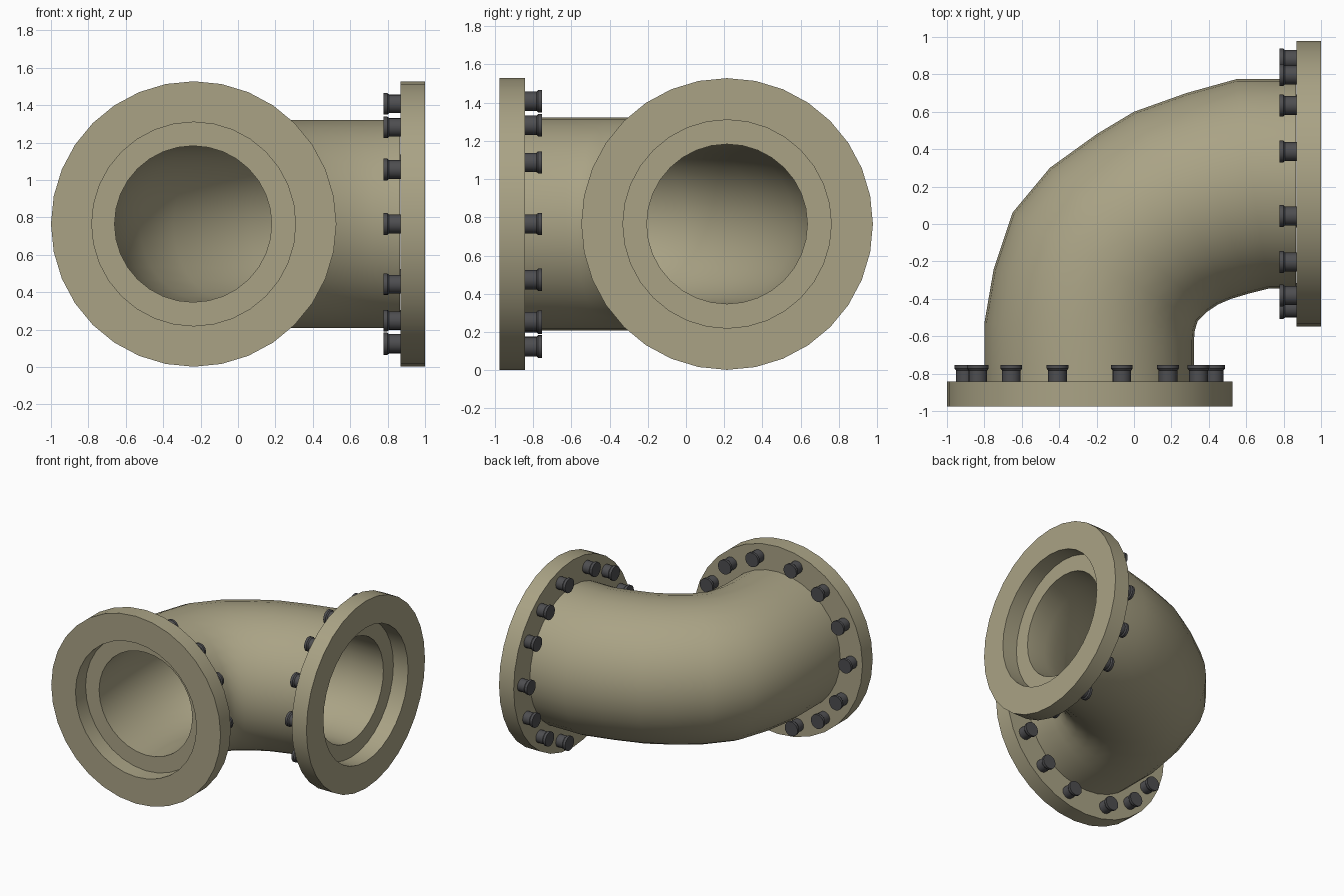
import bpy, bmesh
from math import sin, cos, pi, radians
from mathutils import Vector, Matrix

if "Cube" in bpy.data.objects:
    bpy.data.objects.remove(bpy.data.objects["Cube"])

Z = 0.765                      # height of the pipe axis
SIDES = 32


def material(name, col):
    m = bpy.data.materials.new(name)
    m.diffuse_color = (*col, 1)
    m.use_nodes = True
    m.node_tree.nodes["Principled BSDF"].inputs["Base Color"].default_value = m.diffuse_color
    return m


TAN = material("tan_paint", (0.40, 0.365, 0.235))
DARK = material("dark_steel", (0.075, 0.075, 0.08))


def finish(name, bm, mat, angle=30):
    bmesh.ops.recalc_face_normals(bm, faces=bm.faces)
    me = bpy.data.meshes.new(name)
    bm.to_mesh(me)
    bm.free()
    ob = bpy.data.objects.new(name, me)
    bpy.context.collection.objects.link(ob)
    me.materials.append(mat)
    bpy.ops.object.select_all(action='DESELECT')
    ob.select_set(True)
    bpy.context.view_layer.objects.active = ob
    bpy.ops.object.shade_smooth_by_angle(angle=radians(angle))
    return ob


def bridge(bm, rings):
    # joins a closed sequence of vertex rings with quads
    for a, b in zip(rings, rings[1:] + rings[:1]):
        n = len(a)
        for i in range(n):
            j = (i + 1) % n
            bm.faces.new((a[i], a[j], b[j], b[i]))


# Elbow pipe: each section spans an outer and an inner bend point
sections = [((-0.80, -0.845), (0.32, -0.845)), ((-0.80, -0.53), (0.32, -0.63)),
            ((-0.75, -0.24), (0.325, -0.57)), ((-0.65, 0.06), (0.34, -0.52)),
            ((-0.45, 0.30), (0.39, -0.47)), ((-0.20, 0.48), (0.45, -0.43)),
            ((0.00, 0.60), (0.52, -0.40)), ((0.28, 0.70), (0.62, -0.37)),
            ((0.55, 0.775), (0.72, -0.345)), ((0.865, 0.775), (0.865, -0.345))]


def pipe_ring(bm, sec, s):
    o, i = Vector(sec[0]), Vector(sec[1])
    c, h = (o + i) / 2, (o - i) / 2 * s
    ring = []
    for k in range(SIDES):
        t = 2 * pi * k / SIDES
        p = c + h * cos(t)
        ring.append(bm.verts.new((p.x, p.y, Z + 0.557 * s * sin(t))))
    return ring


bm = bmesh.new()
outer = [pipe_ring(bm, s, 1.0) for s in sections]
inner = [pipe_ring(bm, s, 0.75) for s in sections]
bridge(bm, outer + inner[::-1])
finish("elbow_pipe", bm, TAN)


def lathe(bm, profile, n, mat=Matrix()):
    # revolves a closed (radius, height) profile about local z
    rings = [[bm.verts.new(mat @ Vector((r * cos(2 * pi * k / n), r * sin(2 * pi * k / n), h)))
              for k in range(n)] for r, h in profile]
    for a, b in zip(rings, rings[1:]):
        for i in range(n):
            j = (i + 1) % n
            bm.faces.new((a[i], a[j], b[j], b[i]))
    return rings


BOLTS = [0, 29, 51, 75, 105, 129, 154, 180, 209, 231, 254, 285, 310, 334]


def flanged_end(name, mat):
    # Flange ring: local z = 0 is the open face, +z points along the pipe
    bm = bmesh.new()
    prof = [(0.545, 0), (0.763, 0), (0.763, 0.132), (0.545, 0.132), (0.545, 0)]
    lathe(bm, prof, SIDES, mat)
    bmesh.ops.remove_doubles(bm, verts=bm.verts, dist=1e-4)
    finish(name + "_flange", bm, TAN)

    # Bolts with a slightly wider head
    bm = bmesh.new()
    for a in BOLTS:
        t = radians(a)
        m = mat @ Matrix.Translation((0.665 * cos(t), 0.665 * sin(t), 0))
        rings = lathe(bm, [(0.05, 0.125), (0.05, 0.192), (0.058, 0.202), (0.058, 0.222)], 16, m)
        bm.faces.new(rings[0])
        bm.faces.new(rings[-1])
    finish(name + "_bolts", bm, DARK)


def frame(origin, x, z):
    x, z = Vector(x), Vector(z)
    m = Matrix((x, Vector((0, 0, 1)), z)).transposed().to_4x4()
    m.translation = origin
    return m


flanged_end("front", frame((-0.237, -0.975, Z), (1, 0, 0), (0, 1, 0)))
flanged_end("side", frame((1.0, 0.215, Z), (0, 1, 0), (-1, 0, 0)))
